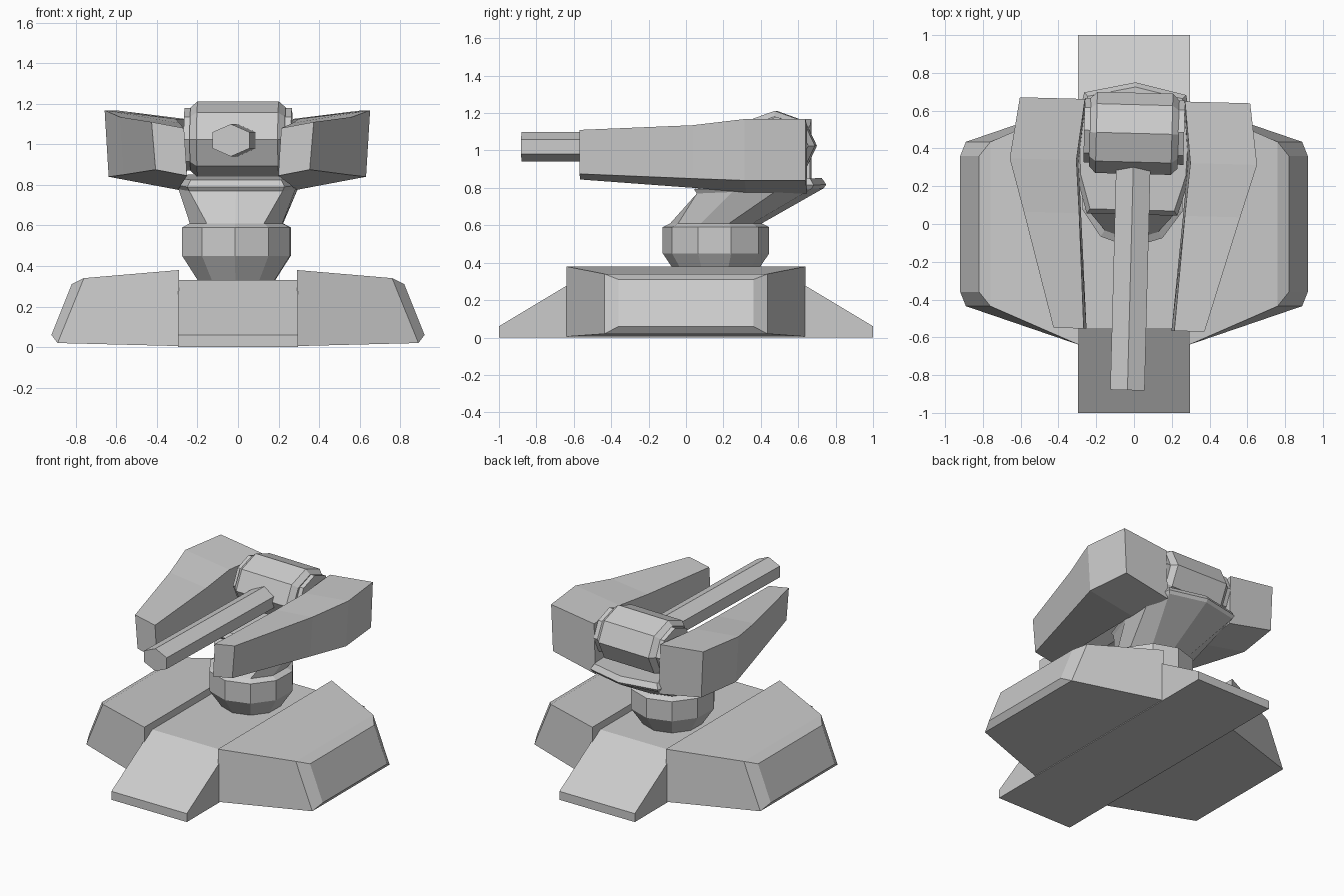
import bpy, bmesh, math
from mathutils import Matrix, Vector

if "Cube" in bpy.data.objects:
    bpy.data.objects.remove(bpy.data.objects["Cube"])


def loft(name, rings, mirrored=False):
    """Skin a list of equal-length point rings, cap both ends."""
    bm = bmesh.new()
    vs = [[bm.verts.new(p) for p in r] for r in rings]
    n = len(vs[0])
    for a, b in zip(vs, vs[1:]):
        for i in range(n):
            j = (i + 1) % n
            bm.faces.new((a[i], a[j], b[j], b[i]))
    bm.faces.new(vs[0][::-1])
    bm.faces.new(vs[-1])
    if mirrored:
        bmesh.ops.scale(bm, vec=(-1, 1, 1), verts=bm.verts)
    bmesh.ops.recalc_face_normals(bm, faces=bm.faces)
    me = bpy.data.meshes.new(name)
    bm.to_mesh(me)
    bm.free()
    ob = bpy.data.objects.new(name, me)
    bpy.context.collection.objects.link(ob)
    return ob


def circle(n, ra, rb):
    """Polygon points (a, b); first vertex lies at -b."""
    return [(ra * math.sin(2 * math.pi * i / n), -rb * math.cos(2 * math.pi * i / n)) for i in range(n)]


# Base: central ramp running front to back
ramp = [(-1, 0), (1, 0), (1, .06), (.55, .33), (-.55, .33), (-1, .06)]
loft("base_ramp", [[(x, y, z) for y, z in ramp] for x in (-.297, .297)])

# Base: chamfered side pods (x bottom, x top, half depth, z bottom, z top)
pod = [(.29, .29, .64, .005, .38), (.89, .76, .435, .02, .34), (.92, .82, .36, .06, .31)]
pod_rings = [[(xb, -h, zb), (xb, h, zb), (xt, h, zt), (xt, -h, zt)] for xb, xt, h, zb, zt in pod]
turret = []
for side, flip in (("right", False), ("left", True)):
    loft(f"base_pod_{side}", pod_rings, flip)

# Neck: ten-sided collar leaning back into the turret platform
rings = []
for r, z in ((.20, .325), (.285, .45), (.285, .59), (.245, .61)):
    rings.append([(x * .98, y + .16, z) for x, y in circle(10, r, r)])
half = [(0, .05), (.24, .05), (.30, .25), (.31, .5), (.27, .69), (0, .75)]
plate = half + [(-x, y) for x, y in half[-2:0:-1]]
for s, dz in ((.96, 0), (1, .02), (.93, .055)):
    rings.append([(x * s, .4 + (y - .4) * s, .77 + dz + .04 * (y - .05)) for x, y in plate])
turret.append(loft("neck_and_platform", rings))

# Side armour: y, then inner top, outer top, outer bottom, inner bottom as (x, z)
arm = [(-.56, (.24, 1.08), (.40, 1.11), (.38, .875), (.225, .845)),
       (.05, (.28, 1.105), (.573, 1.135), (.555, .85), (.27, .80)),
       (.33, (.302, 1.125), (.655, 1.168), (.635, .84), (.29, .775)),
       (.655, (.265, 1.125), (.61, 1.168), (.595, .84), (.255, .77))]
arm_rings = [[(x, s[0], z) for x, z in s[1:]] for s in arm]
for side, flip in (("right", False), ("left", True)):
    turret.append(loft(f"side_armour_{side}", arm_rings, flip))

# Drum: octagonal housing across the turret, with end hubs
drum = [(-.2, .215), (.2, .215)]
steps = [(-.235, .18), (-.2, .215), (.2, .215), (.235, .18)]
turret.append(loft("drum", [[(x, .48 + y, 1.025 + z * .87) for y, z in circle(8, r, r)] for x, r in steps]))
turret.append(loft("drum_hub", [[(x, .49 + y, 1.025 + z) for y, z in circle(8, .17, .155)] for x in (-.265, .265)]))

# Barrel: hexagonal
turret.append(loft("barrel", [[(x, y, 1.02 + z) for x, z in circle(6, .105, .08)] for y in (-.88, .42)]))

# The whole turret is turned slightly
pivot = Matrix.Translation(Vector((0, .45, 0)))
turn = pivot @ Matrix.Rotation(math.radians(-1.5), 4, 'Z') @ pivot.inverted()
for ob in turret:
    ob.data.transform(turn)
